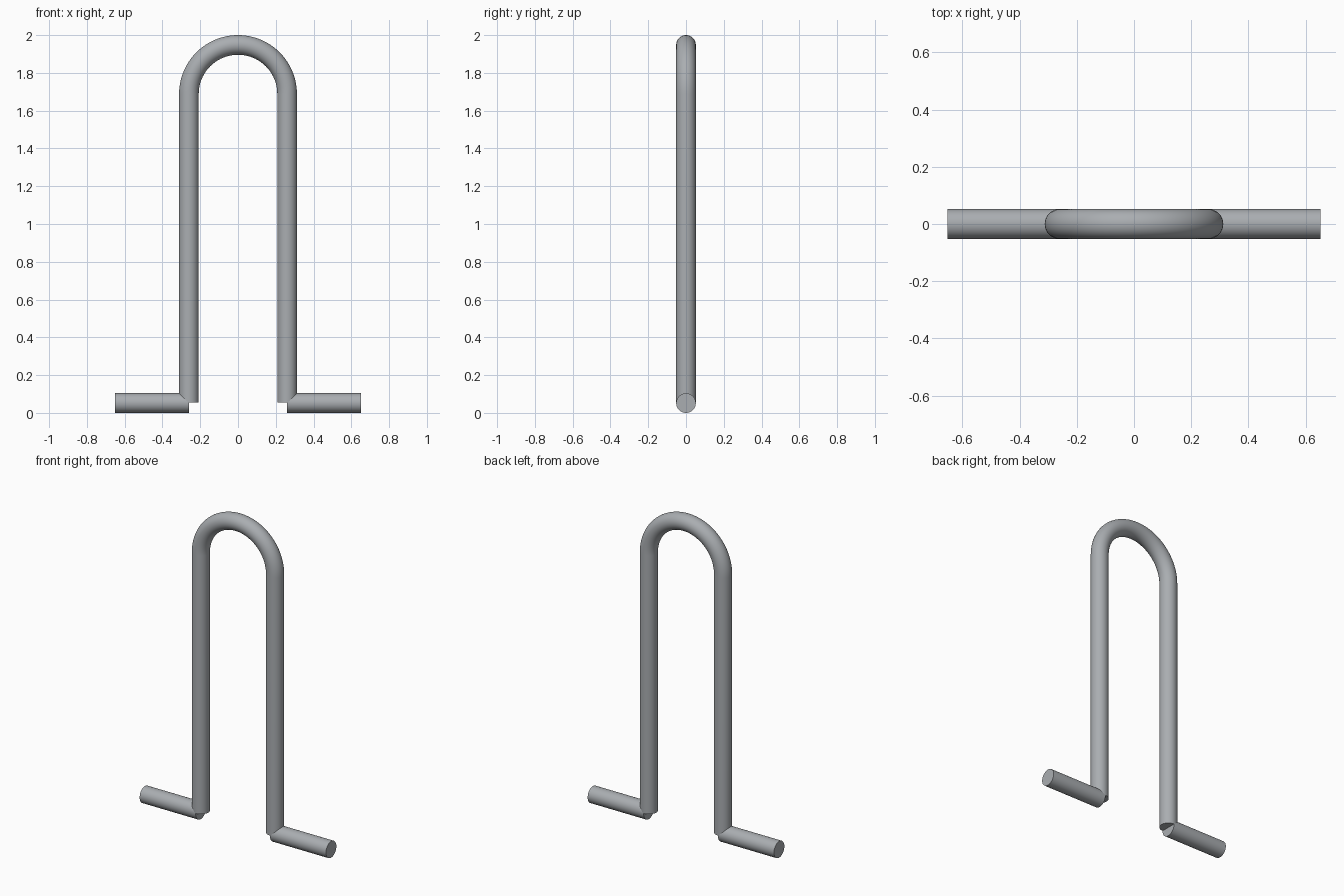
import bpy, bmesh, math
from mathutils import Vector

if "Cube" in bpy.data.objects:
    bpy.data.objects.remove(bpy.data.objects["Cube"])

R = 0.052      # tube radius
BEND = 0.26    # centreline radius of the top bend
TOP = 2.0 - R - BEND
SIDES = 48

steel = bpy.data.materials.new("brushed grey metal")
steel.diffuse_color = (0.40, 0.42, 0.44, 1)
steel.use_nodes = True
steel.node_tree.nodes["Principled BSDF"].inputs["Base Color"].default_value = steel.diffuse_color


def tube(name, path):
    """Sweep a capped round tube along a path in the XZ plane."""
    bm = bmesh.new()
    pts = [Vector((x, 0, z)) for x, z in path]
    rings = []
    for i, p in enumerate(pts):
        t = (pts[min(i + 1, len(pts) - 1)] - pts[max(i - 1, 0)]).normalized()
        if i in (1, len(pts) - 2) and len(pts) > 2:
            t = Vector((0, 0, 1 if i == 1 else -1))  # straight legs meet the bend
        side = Vector((0, 1, 0))
        out = side.cross(t)
        rings.append([bm.verts.new(p + R * (math.cos(a) * side + math.sin(a) * out))
                      for a in (2 * math.pi * k / SIDES for k in range(SIDES))])
    for a, b in zip(rings, rings[1:]):
        for k in range(SIDES):
            n = (k + 1) % SIDES
            bm.faces.new((a[k], a[n], b[n], b[k]))
    bm.faces.new(rings[0])
    bm.faces.new(rings[-1])
    bmesh.ops.recalc_face_normals(bm, faces=bm.faces)
    me = bpy.data.meshes.new(name)
    bm.to_mesh(me)
    bm.free()
    me.materials.append(steel)
    ob = bpy.data.objects.new(name, me)
    bpy.context.collection.objects.link(ob)
    bpy.ops.object.select_all(action='DESELECT')
    ob.select_set(True)
    bpy.context.view_layer.objects.active = ob
    bpy.ops.object.shade_smooth_by_angle(angle=math.radians(35))


# upright hoop: two legs joined by a half-circle bend
arc = [(-BEND * math.cos(math.pi * i / 48), TOP + BEND * math.sin(math.pi * i / 48))
       for i in range(49)]
tube("hoop", [(-BEND, 0.055)] + arc + [(BEND, 0.055)])

# horizontal feet pointing outwards
for s, label in ((-1, "left"), (1, "right")):
    tube(label + "_foot", [(s * BEND, R), (s * 0.652, R)])
